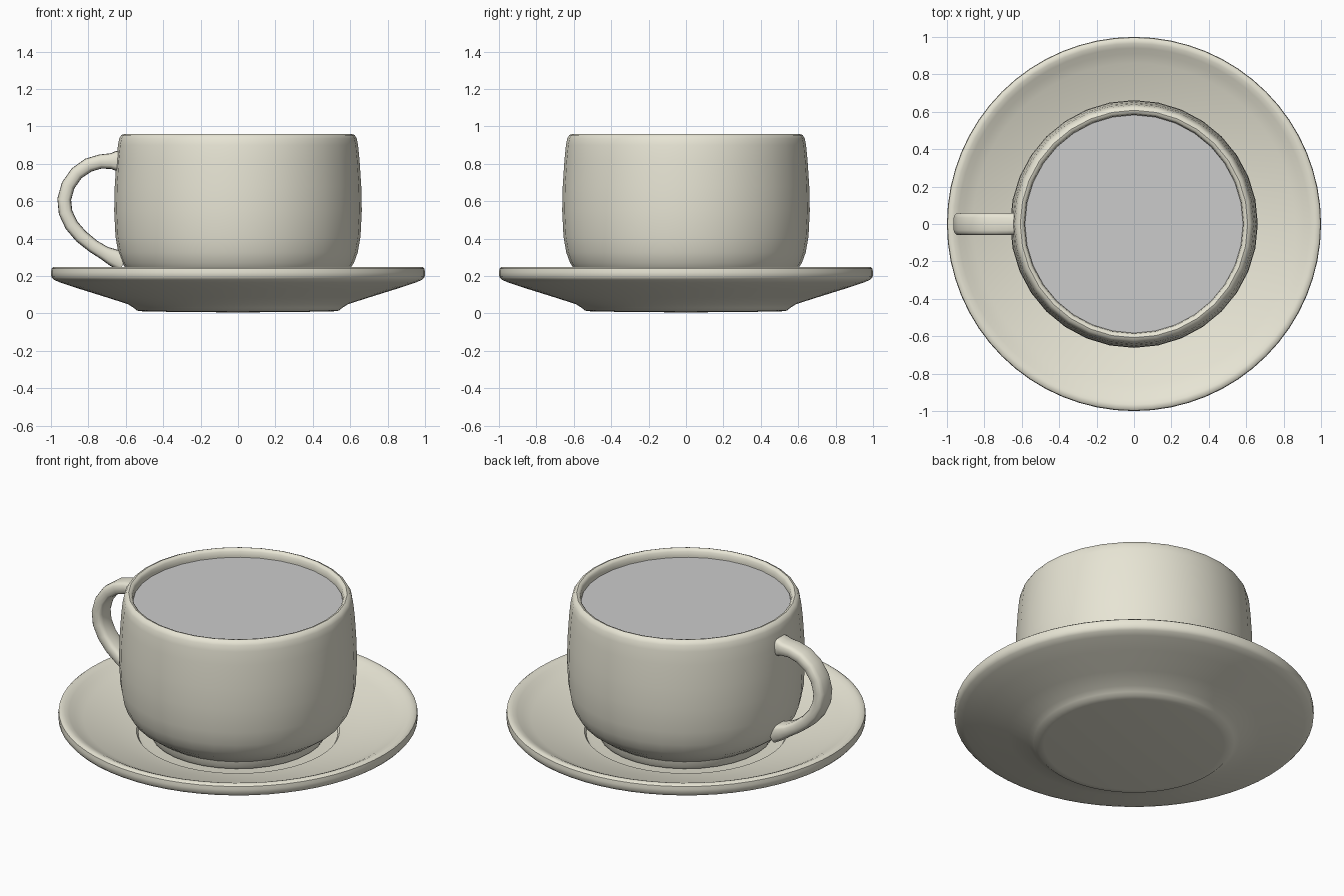
import bpy, bmesh
from math import sin, cos, pi, radians
from mathutils import Vector

if "Cube" in bpy.data.objects:
    bpy.data.objects.remove(bpy.data.objects["Cube"])

glaze = bpy.data.materials.new("glaze")
glaze.diffuse_color = (0.80, 0.78, 0.66, 1)
glaze.use_nodes = True
glaze.node_tree.nodes["Principled BSDF"].inputs["Base Color"].default_value = glaze.diffuse_color


def finish(name, bm, mat=None, angle=40):
    bmesh.ops.recalc_face_normals(bm, faces=bm.faces)
    me = bpy.data.meshes.new(name)
    bm.to_mesh(me)
    bm.free()
    ob = bpy.data.objects.new(name, me)
    bpy.context.collection.objects.link(ob)
    if mat:
        me.materials.append(mat)
    bpy.ops.object.select_all(action='DESELECT')
    ob.select_set(True)
    bpy.context.view_layer.objects.active = ob
    bpy.ops.object.shade_smooth_by_angle(angle=radians(angle))
    return ob


def lathe(name, profile, sides, mat):
    """Revolve an (r, z) profile whose ends lie on the axis."""
    bm = bmesh.new()
    pts = [bm.verts.new((0, -r, z)) for r, z in profile]
    edges = [bm.edges.new(p) for p in zip(pts, pts[1:])]
    bmesh.ops.spin(bm, geom=pts + edges, cent=(0, 0, 0), axis=(0, 0, 1),
                   angle=2 * pi, steps=sides, use_duplicate=False)
    bmesh.ops.remove_doubles(bm, verts=bm.verts, dist=1e-4)
    return finish(name, bm, mat)


# Saucer: flat foot, sloping underside, rounded rim, shallow well
lathe("saucer", [(0, 0.005), (0.50, 0.01), (0.54, 0.015), (0.558, 0.03),
                 (0.59, 0.05), (0.70, 0.085), (0.85, 0.132), (0.95, 0.165),
                 (0.985, 0.18), (0.998, 0.195), (1.0, 0.22), (0.997, 0.24),
                 (0.985, 0.249), (0.965, 0.248), (0.94, 0.237), (0.91, 0.22),
                 (0.86, 0.20), (0.70, 0.153), (0.60, 0.126), (0.565, 0.12),
                 (0.555, 0.105), (0.53, 0.10), (0, 0.10)], 64, glaze)

# Cup: foot ring, rounded belly, thick rounded lip, hollow inside
lathe("cup", [(0, 0.115), (0.46, 0.105), (0.485, 0.11), (0.495, 0.13),
              (0.50, 0.16), (0.545, 0.19), (0.59, 0.225), (0.62, 0.27),
              (0.64, 0.325), (0.655, 0.41), (0.662, 0.55), (0.659, 0.68),
              (0.65, 0.82), (0.642, 0.90), (0.635, 0.935), (0.624, 0.953),
              (0.608, 0.96), (0.595, 0.956), (0.587, 0.945), (0.583, 0.92),
              (0.59, 0.80), (0.60, 0.55), (0.585, 0.35), (0.52, 0.24),
              (0, 0.20)], 32, glaze)

# Drink surface
bm = bmesh.new()
bmesh.ops.create_circle(bm, cap_ends=True, segments=32, radius=0.584)
bmesh.ops.translate(bm, verts=bm.verts, vec=(0, 0, 0.91))
drink = finish("drink", bm)

# Handle: rounded strap swept along (x, z, half thickness) stations
path = [(-0.60, 0.815, 0.06), (-0.655, 0.815, 0.052), (-0.68, 0.814, 0.042),
        (-0.735, 0.812, 0.038), (-0.80, 0.793, 0.038), (-0.862, 0.75, 0.037),
        (-0.908, 0.685, 0.037), (-0.929, 0.61, 0.037), (-0.922, 0.54, 0.037),
        (-0.89, 0.472, 0.037), (-0.84, 0.413, 0.037), (-0.775, 0.36, 0.036),
        (-0.715, 0.323, 0.037), (-0.67, 0.30, 0.046), (-0.61, 0.275, 0.055)]
bm = bmesh.new()
rings = []
for i, (x, z, t) in enumerate(path):
    a, b = path[max(i - 1, 0)], path[min(i + 1, len(path) - 1)]
    d = Vector((b[0] - a[0], 0, b[1] - a[1])).normalized()
    n = Vector((-d.z, 0, d.x))
    ring = []
    for k in range(16):
        c, s = cos(2 * pi * k / 16), sin(2 * pi * k / 16)
        u = abs(c) ** 0.6 * (1 if c > 0 else -1)
        v = abs(s) ** 0.6 * (1 if s > 0 else -1)
        ring.append(bm.verts.new(Vector((x, 0.06 * u, z)) + n * t * v))
    rings.append(ring)
for r0, r1 in zip(rings, rings[1:]):
    for k in range(16):
        j = (k + 1) % 16
        bm.faces.new((r0[k], r0[j], r1[j], r1[k]))
bm.faces.new(rings[0])
bm.faces.new(rings[-1])
finish("handle", bm, glaze, 60)
